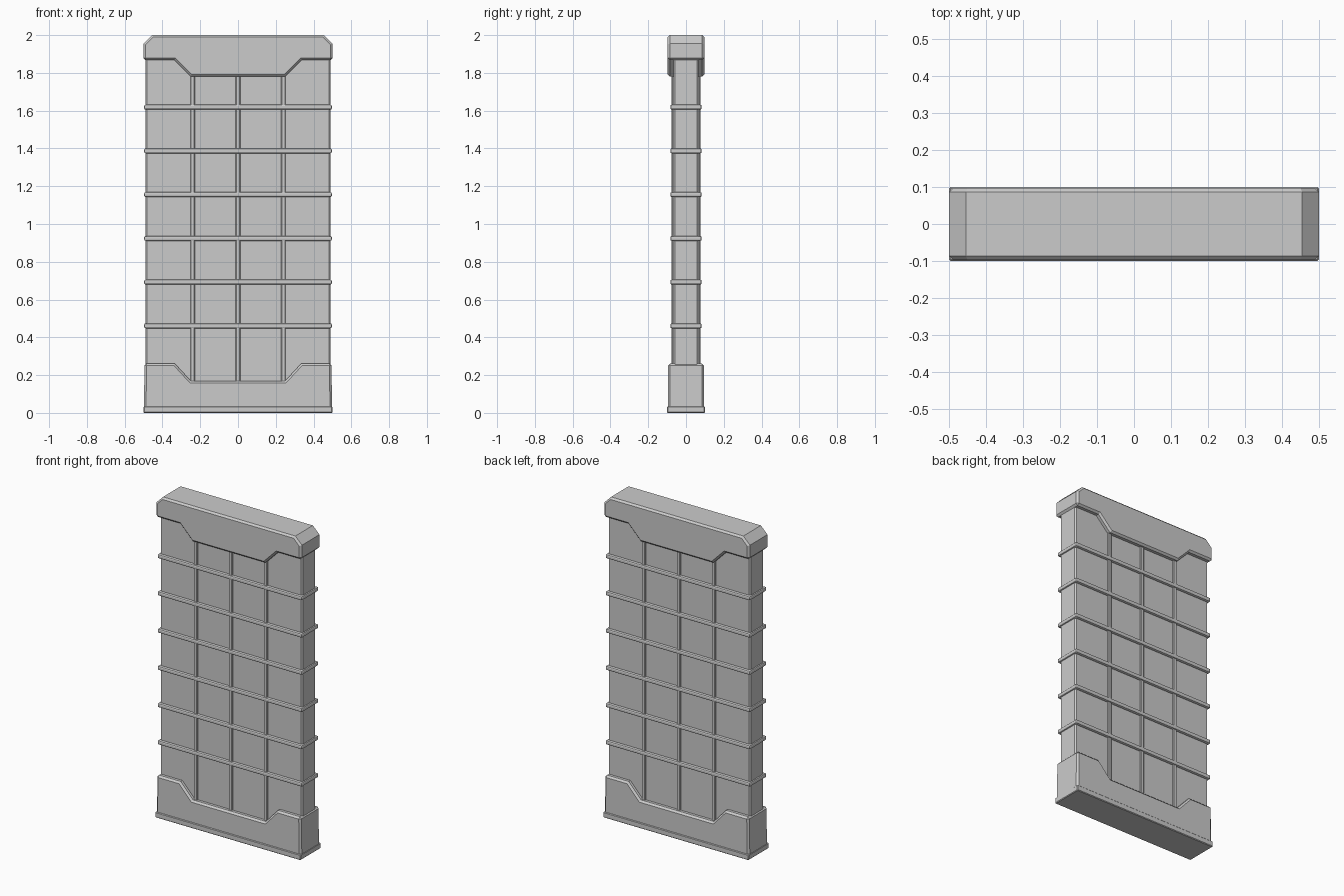
import bpy, bmesh

if "Cube" in bpy.data.objects:
    bpy.data.objects.remove(bpy.data.objects["Cube"])


def finish(name, bm, bevel, segments=1):
    bmesh.ops.recalc_face_normals(bm, faces=bm.faces)
    mesh = bpy.data.meshes.new(name)
    bm.to_mesh(mesh)
    bm.free()
    ob = bpy.data.objects.new(name, mesh)
    bpy.context.collection.objects.link(ob)
    mod = ob.modifiers.new("chamfer", 'BEVEL')
    mod.width = bevel
    mod.segments = segments
    mod.limit_method = 'ANGLE'
    mod.angle_limit = 1.0
    return ob


def box(name, x, half_x, half_y, z0, z1, bevel, segments=1):
    bm = bmesh.new()
    bmesh.ops.create_cube(bm, size=1)
    for v in bm.verts:
        v.co = (x + v.co.x * 2 * half_x, v.co.y * 2 * half_y,
                (z0 + z1) / 2 + v.co.z * (z1 - z0))
    return finish(name, bm, bevel, segments)


def prism(name, half_profile, half_y, bevel):
    """Mirror an x/z half profile and extrude it along y."""
    points = half_profile + [(-x, z) for x, z in reversed(half_profile)]
    bm = bmesh.new()
    face = bm.faces.new([bm.verts.new((x, -half_y, z)) for x, z in points])
    new = bmesh.ops.extrude_face_region(bm, geom=[face])['geom']
    for v in new:
        if isinstance(v, bmesh.types.BMVert):
            v.co.y = half_y
    return finish(name, bm, bevel)


# Main slab
box("panel", 0, 0.489, 0.067, 0.1, 1.92, 0.008)

# Upright ribs on both faces
for i, x in enumerate((-0.24, 0, 0.24)):
    box(f"upright_rib_{i + 1}", x, 0.012, 0.076, 0.12, 1.85, 0.004)

# Rounded bands around the slab
for i in range(6):
    z = 0.461 + i * 0.2315
    box(f"band_{i + 1}", 0, 0.497, 0.083, z - 0.013, z + 0.013, 0.008, 2)

# Stepped cap with cut upper corners
prism("top_cap", [(0.25, 1.78), (0.335, 1.867), (0.5, 1.867),
                  (0.5, 1.955), (0.455, 2.0)], 0.097, 0.011)

# Stepped foot and its thin plinth
prism("foot", [(0.498, 0.004), (0.495, 0.262), (0.335, 0.262),
               (0.25, 0.17)], 0.095, 0.011)
box("plinth", 0, 0.5, 0.1, 0, 0.035, 0.004)
